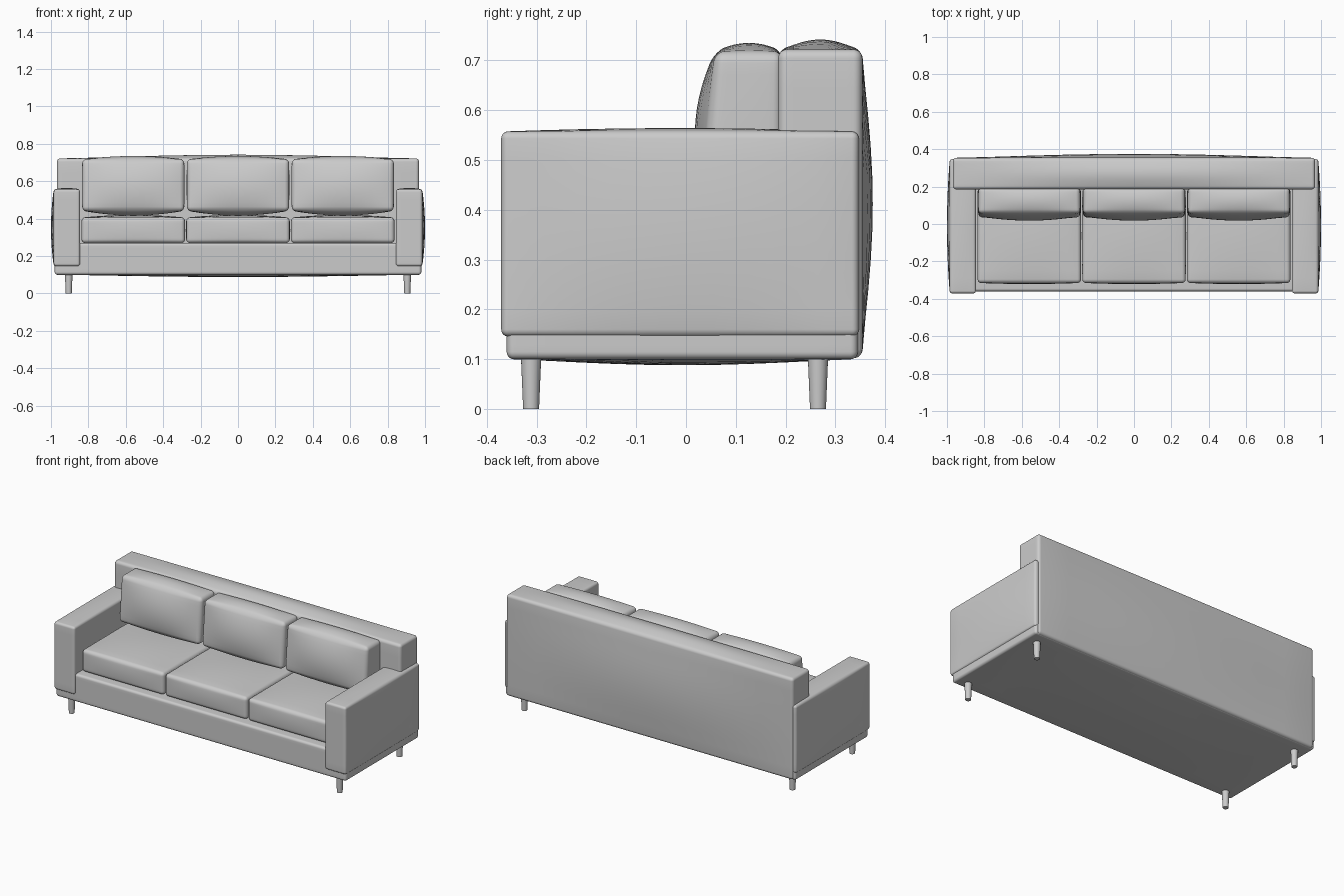
import bpy, bmesh, math
from mathutils import Vector

cube = bpy.data.objects.get("Cube")
if cube:
    bpy.data.objects.remove(cube, do_unlink=True)

fabric = bpy.data.materials.new("light_grey")
fabric.use_nodes = True
grey = (0.6, 0.6, 0.6, 1)
fabric.diffuse_color = grey
fabric.node_tree.nodes["Principled BSDF"].inputs["Base Color"].default_value = grey

SEGS, ROUND = 18, 4   # grid per side, and steps within the rounded edge


def finish(bm, name, angle):
    mesh = bpy.data.meshes.new(name)
    bm.to_mesh(mesh)
    bm.free()
    mesh.materials.append(fabric)
    obj = bpy.data.objects.new(name, mesh)
    bpy.context.collection.objects.link(obj)
    bpy.ops.object.select_all(action='DESELECT')
    obj.select_set(True)
    bpy.context.view_layer.objects.active = obj
    bpy.ops.object.shade_smooth_by_angle(angle=math.radians(angle))
    return obj


def spaced(t, half, r):
    """Move a grid step so that the outer steps fall inside the rounded edge."""
    k = round((t + 1) / 2 * SEGS)
    edge = min(k, SEGS - k)
    if edge <= ROUND:
        d = half - r * edge / ROUND
    else:
        d = (half - r) * (1 - (edge - ROUND) / (SEGS / 2 - ROUND))
    return math.copysign(d, t)


def padded_box(name, low, high, r, swell_low, swell_high, power=1, lean=0):
    """Rounded box whose six sides swell by the given amounts."""
    low, high = Vector(low), Vector(high)
    mid, half = (low + high) / 2, (high - low) / 2
    bm = bmesh.new()
    bmesh.ops.create_cube(bm, size=2)
    bmesh.ops.subdivide_edges(bm, edges=bm.edges[:], cuts=SEGS - 1, use_grid_fill=True)
    for v in bm.verts:
        p = Vector([spaced(v.co[i], half[i], r) for i in range(3)])
        core = Vector([max(r - half[i], min(half[i] - r, p[i])) for i in range(3)])
        p = core + (p - core).normalized() * r
        u = [max(-1, min(1, p[i] / half[i])) for i in range(3)]
        out = p.copy()
        for i in range(3):
            a, b = (j for j in range(3) if j != i)
            puff = ((1 - u[a] ** 2) * (1 - u[b] ** 2)) ** power
            # Blend from one side's swelling to the other's
            out[i] += puff * (swell_high[i] * (1 + u[i]) - swell_low[i] * (1 - u[i])) / 2
        # Front leans back towards the top
        out.y += lean * (1 + u[2]) / 2 * (1 - u[1]) / 2
        v.co = mid + out
    return finish(bm, name, 50)


# Base and backrest
padded_box("base", (-0.98, -0.36, 0.1), (0.98, 0.345, 0.27), 0.015,
           (0, 0, 0.012), (0, 0, 0), 1.5)
padded_box("backrest", (-0.968, 0.185, 0.102), (0.968, 0.354, 0.722), 0.018,
           (0, 0, 0), (0, 0.021, 0.02), 1.5)

# Arms
for side, name in ((-1, "right_arm"), (1, "left_arm")):
    xs = sorted((side * 0.845, side * 0.985))
    left = side > 0
    padded_box(name, (xs[0], -0.371, 0.146), (xs[1], 0.347, 0.557), 0.014,
               (0 if left else 0.015, 0, 0.006), (0.015 if left else 0, 0, 0.007))

# Seat and back cushions
for x, name in ((-0.56, "right"), (0, "middle"), (0.56, "left")):
    padded_box(name + "_seat_cushion", (x - 0.276, -0.315, 0.27), (x + 0.276, 0.19, 0.406),
               0.02, (0.002, 0.006, 0), (0.002, 0, 0.014))
    padded_box(name + "_back_cushion", (x - 0.272, 0.034, 0.442), (x + 0.272, 0.195, 0.717),
               0.022, (0.003, 0.027, 0.025), (0.003, 0, 0.018), 1, 0.024)

# Tapered legs
for x, side in ((-0.905, "right"), (0.905, "left")):
    for y, end in ((-0.311, "front"), (0.265, "back")):
        bm = bmesh.new()
        bmesh.ops.create_cone(bm, cap_ends=True, segments=24, radius1=0.016,
                              radius2=0.021, depth=0.12)
        bmesh.ops.translate(bm, verts=bm.verts[:], vec=(x, y, 0.06))
        finish(bm, end + "_" + side + "_leg", 40)
